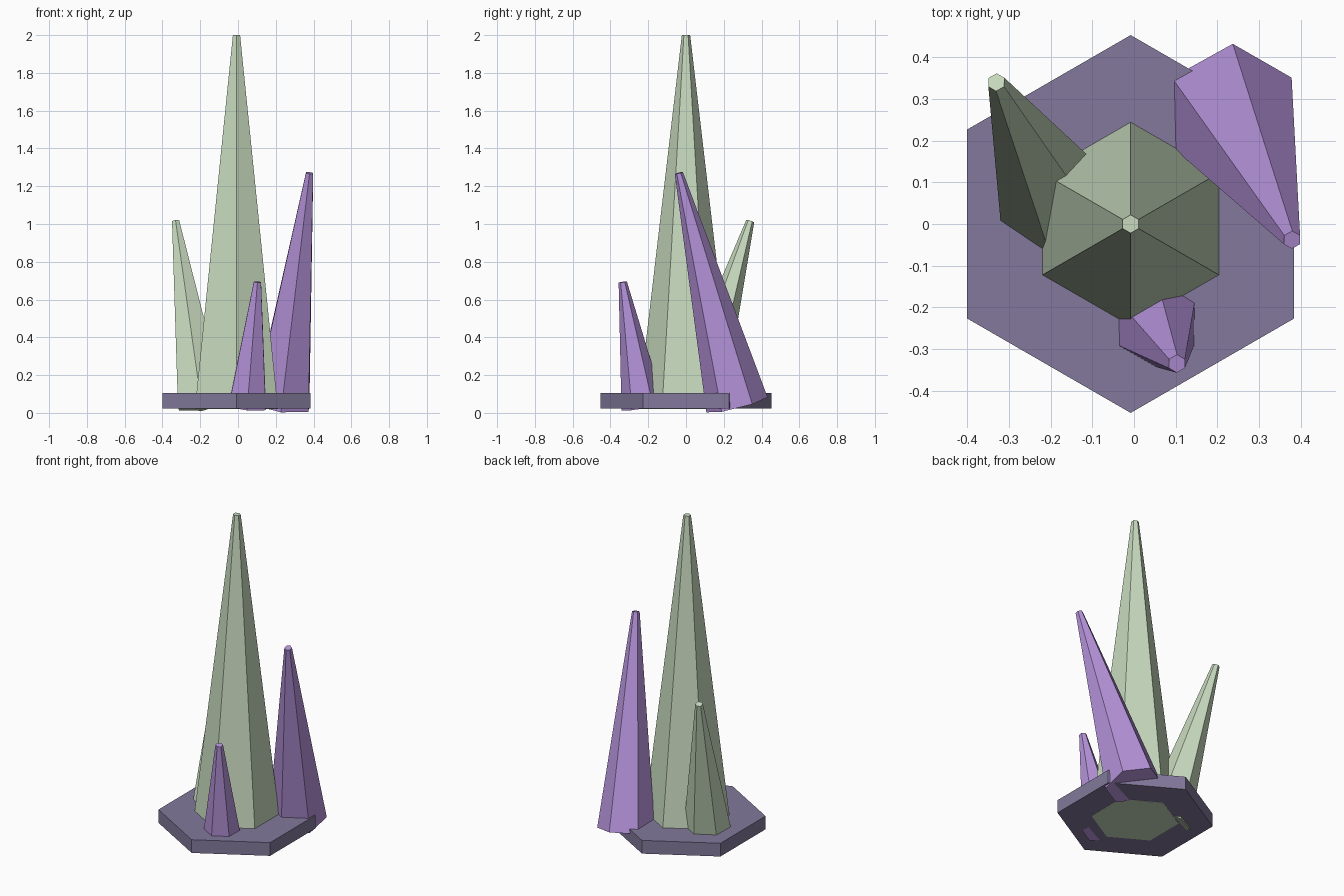
import bpy, bmesh, math
from mathutils import Vector, Euler

cube = bpy.data.objects.get("Cube")
if cube:
    bpy.data.objects.remove(cube, do_unlink=True)


def make_material(name, rgb):
    mat = bpy.data.materials.new(name)
    mat.use_nodes = True
    mat.diffuse_color = (*rgb, 1)
    mat.node_tree.nodes["Principled BSDF"].inputs["Base Color"].default_value = (*rgb, 1)
    return mat


green = make_material("pale green", (0.578, 0.701, 0.515))
purple = make_material("lilac", (0.468, 0.292, 0.708))
slate = make_material("slate violet", (0.223, 0.191, 0.328))


def hex_spire(name, mat, bottom, top, r_bottom, r_top):
    """Six-sided frustum from bottom centre to top centre, ends square to its axis."""
    bottom, top = Vector(bottom), Vector(top)
    axis = (top - bottom).normalized()
    turn = Euler((-math.asin(axis.y), math.atan2(axis.x, axis.z), 0))
    bm = bmesh.new()
    rings = []
    for centre, radius in ((Vector(), r_bottom), (top - bottom, r_top)):
        ring = []
        for i in range(6):
            a = math.radians(90 + 60 * i)
            corner = Vector((math.cos(a), math.sin(a), 0)) * radius
            corner.rotate(turn)
            ring.append(bm.verts.new(centre + corner))
        rings.append(ring)
    low, high = rings
    bm.faces.new(low[::-1])
    bm.faces.new(high)
    for i in range(6):
        j = (i + 1) % 6
        bm.faces.new((low[i], low[j], high[j], high[i]))
    mesh = bpy.data.meshes.new(name)
    bm.to_mesh(mesh)
    bm.free()
    mesh.materials.append(mat)
    obj = bpy.data.objects.new(name, mesh)
    obj.location = bottom
    bpy.context.collection.objects.link(obj)
    return obj


# Hexagonal slab
hex_spire("base_slab", slate, (-0.008, 0, 0.022), (-0.008, 0, 0.106), 0.453, 0.453)

# Upright central crystal
hex_spire("main_crystal", green, (-0.008, 0, 0.021), (-0.008, 0, 2.0), 0.254, 0.022)

# Leaning side crystals
hex_spire("back_left_crystal", purple, (0.232, 0.27, 0.043), (0.379, -0.038, 1.27), 0.167, 0.022)
hex_spire("right_crystal", green, (-0.194, 0.058, 0.05), (-0.33, 0.34, 1.015), 0.142, 0.022)
hex_spire("front_crystal", purple, (0.049, -0.229, 0.031), (0.103, -0.335, 0.693), 0.114, 0.022)
